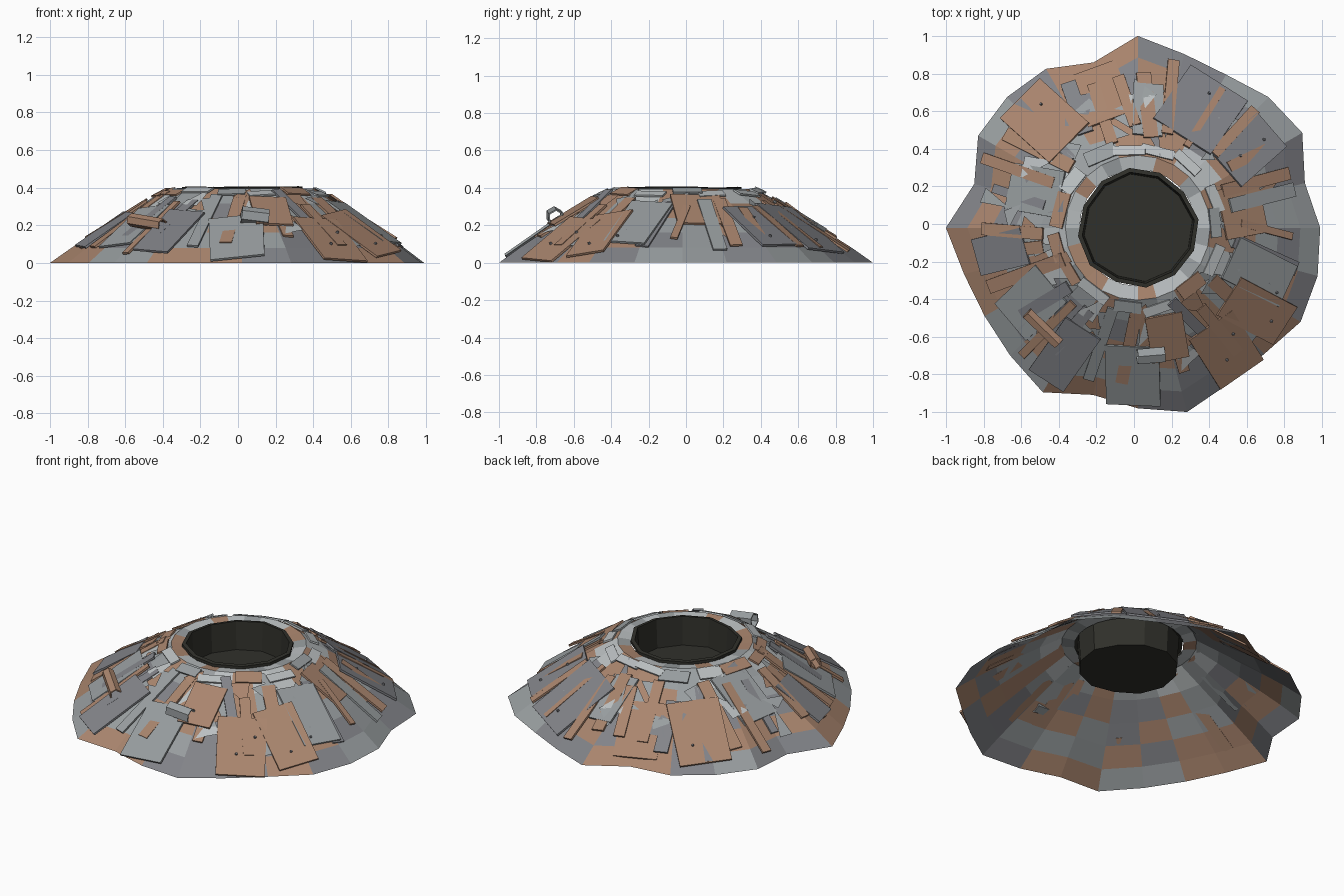
import bpy, bmesh, math, random
from mathutils import Vector, Matrix

if "Cube" in bpy.data.objects:
    bpy.data.objects.remove(bpy.data.objects["Cube"])

random.seed(11)
CX, CY = 0.02, -0.02
# outer radius every 15 degrees, counter-clockwise from +x
RAD = [.97, .92, 1.01, .983, .94, .956, 1.02, .91, .976, .983, .98, .90,
       1.02, .956, .94, .96, 1.01, .92, .96, 1.014, .96, .95, 1.0, .99]
TOP_R, TOP_Z = 0.385, 0.395


def material(name, rgb):
    m = bpy.data.materials.new(name)
    m.diffuse_color = (*rgb, 1)
    m.use_nodes = True
    m.node_tree.nodes["Principled BSDF"].inputs["Base Color"].default_value = m.diffuse_color
    return m


RUST = material("rust", (.40, .235, .155))
GREY = material("steel", (.32, .345, .355))
DARK = material("dull_steel", (.225, .23, .25))
PALE = material("pale_steel", (.50, .53, .54))
SOOT = material("soot", (.03, .03, .024))
MATS = [RUST, GREY, DARK, PALE, SOOT]


def finish(name, bm):
    me = bpy.data.meshes.new(name)
    bm.to_mesh(me)
    bm.free()
    ob = bpy.data.objects.new(name, me)
    bpy.context.collection.objects.link(ob)
    for m in MATS:
        me.materials.append(m)
    return ob


def surf(deg, t):
    """Point on the mound: t=0 at the ground edge, t=1 at the crater rim."""
    k = (deg % 360) / 15
    i, f = int(k) % 24, k - int(k)

    def corner(j):
        a = math.radians(15 * j)
        r = RAD[j % 24] * (1 - t) + TOP_R * t
        return Vector((CX + r * math.cos(a), CY + r * math.sin(a), TOP_Z * max(t, 0) ** .93))
    return corner(i).lerp(corner(i + 1), f)


def frame(deg, t):
    """Matrix with x across the slope, y uphill, z outward."""
    p = surf(deg, t)
    up = (surf(deg, t + .15) - surf(deg, max(t - .15, 0))).normalized()
    side = surf(deg + 6, t) - surf(deg - 6, t)
    side = (side - up * side.dot(up)).normalized()
    n = side.cross(up)
    if n.z < 0:
        n, side = -n, -side
    return Matrix.Translation(p) @ Matrix((side, up, n)).transposed().to_4x4()


def plate(bm, deg, t, w, l, mat, twist=0., lift=.01, thick=.012, tilt=0.):
    m = (frame(deg, t) @ Matrix.Translation((0, 0, lift)) @ Matrix.Rotation(twist, 4, 'Z')
         @ Matrix.Rotation(tilt, 4, 'X') @ Matrix.Diagonal((w, l, thick, 1)))
    vs = bmesh.ops.create_cube(bm, size=1, matrix=m)['verts']
    for f in {f for v in vs for f in v.link_faces}:
        f.material_index = mat


# patchwork shell
bm = bmesh.new()
rings = []
for t in (0, .18, .38, .58, .79, 1):
    rings.append([bm.verts.new(surf(15 * k, t)) for k in range(24)])
rings.append([bm.verts.new((CX + .31 * math.cos(math.radians(15 * k)),
                            CY + .31 * math.sin(math.radians(15 * k)), .385)) for k in range(24)])
for j, (a, b) in enumerate(zip(rings, rings[1:])):
    for k in range(24):
        f = bm.faces.new((a[k], a[(k + 1) % 24], b[(k + 1) % 24], b[k]))
        f.material_index = random.choice((0, 0, 1, 1, 2, 2) if j < 4 else (0, 3, 3, 1))
finish("patchwork_shell", bm)

# crater well, open at the top
bm = bmesh.new()
wells = []
jit = [random.uniform(-.012, .012) for _ in range(12)]
for r, z in ((.318, .385), (.318, .402), (.295, .405), (.285, .23)):
    wells.append([bm.verts.new((CX + (r + jit[k]) * math.cos(math.radians(30 * k + 8)),
                                CY + (r + jit[k]) * math.sin(math.radians(30 * k + 8)),
                                z + (jit[k] * .4 if z > .3 else 0))) for k in range(12)])
for a, b in zip(wells, wells[1:]):
    for k in range(12):
        bm.faces.new((a[k], a[(k + 1) % 12], b[(k + 1) % 12], b[k]))
bm.faces.new(wells[-1])
for f in bm.faces:
    f.material_index = 4
finish("crater_well", bm)

# large sheet panels: angle, t, width, length, material, twist
bm = bmesh.new()
for p in ((268, .30, .29, .38, 1, .05), (306, .27, .28, .38, 0, -.05), (160, .64, .25, .34, 1, .15),
          (105, .34, .26, .36, 0, .08), (9, .68, .27, .27, 0, .03), (62, .42, .36, .42, 2, -.1),
          (131, .38, .30, .42, 0, .1), (35, .45, .24, .38, 2, .1), (340, .50, .24, .40, 1, -.1),
          (215, .45, .26, .36, 1, .12), (285, .66, .2, .28, 0, -.08), (325, .35, .24, .40, 0, .1),
          (240, .38, .22, .40, 2, -.08), (190, .40, .2, .32, 2, .06), (85, .6, .16, .32, 1, .05)):
    plate(bm, *p, lift=.009, thick=.012)
finish("sheet_panels", bm)

# narrow planks running up the slope
bm = bmesh.new()
for k in range(30):
    plate(bm, 12 * k + random.uniform(-4, 4), random.uniform(.42, .58), random.uniform(.035, .085),
          random.uniform(.32, .52), random.choice((0, 0, 1, 2)), random.uniform(-.22, .22),
          lift=random.uniform(.004, .013), tilt=random.uniform(-.025, .025))
finish("slope_planks", bm)

# torn metal slivers
bm = bmesh.new()
for k in range(56):
    m = frame(random.uniform(0, 360), random.uniform(.3, .9)) @ Matrix.Rotation(
        random.uniform(-.5, .5) + random.choice((0, math.pi)), 4, 'Z')
    w, l = random.uniform(.03, .08), random.uniform(.08, .2)
    pts = ((-w, -l / 2, .014), (w, -l / 2, .012), (random.uniform(-w, w), l / 2, .012))
    f = bm.faces.new([bm.verts.new(m @ Vector(p)) for p in pts])
    f.material_index = random.choice((0, 1, 1, 2, 3))
finish("torn_slivers", bm)

# collar plates around the crater
bm = bmesh.new()
for k in range(15):
    plate(bm, 24 * k + random.uniform(-5, 5), random.uniform(.9, .96), random.uniform(.13, .19),
          random.uniform(.05, .09), random.choice((0, 3, 3, 1)), random.uniform(-.12, .12),
          lift=.008, thick=.01, tilt=-.15)
finish("collar_plates", bm)

# rivets on some panels
bm = bmesh.new()
for deg, t in ((35, .3), (35, .55), (304, .2), (312, .35), (335, .3), (325, .2), (128, .25), (62, .25)):
    m = frame(deg, t) @ Matrix.Translation((0, 0, .02))
    bmesh.ops.create_cone(bm, cap_ends=True, segments=6, radius1=.009, radius2=.006, depth=.012, matrix=m)
for f in bm.faces:
    f.material_index = 2
finish("rivets", bm)


# short hexagonal open pipes stuck on the slope
def pipe(name, centre, axis, radius, length, mat):
    bm = bmesh.new()
    m = Matrix.Translation(centre) @ Vector(axis).to_track_quat('Z', 'Y').to_matrix().to_4x4()
    bmesh.ops.create_cone(bm, cap_ends=False, segments=6, radius1=radius, radius2=radius,
                          depth=length, matrix=m)
    for f in bm.faces:
        f.material_index = mat
    ob = finish(name, bm)
    s = ob.modifiers.new("wall", 'SOLIDIFY')
    s.thickness, s.offset = .008, -1


pipe("rust_pipe", (-.485, -.555, .215), (.70, -.68, -.12), .036, .235, 0)
pipe("steel_pipe", (.09, -.70, .248), (1, .08, -.12), .046, .145, 1)
